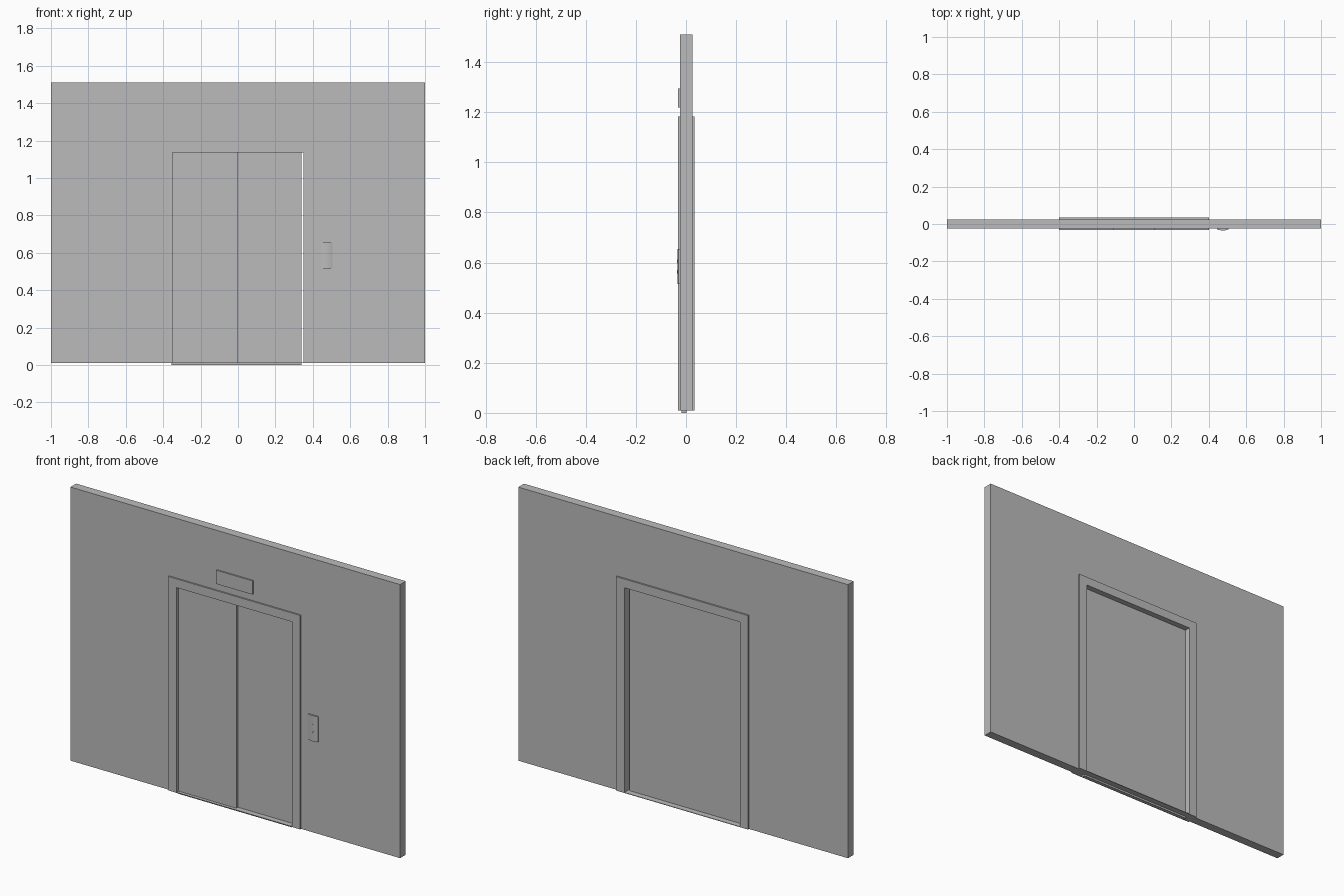
import bpy, bmesh, math

cube = bpy.data.objects.get("Cube")
if cube:
    bpy.data.objects.remove(cube, do_unlink=True)

grey = bpy.data.materials.new("plain_grey")
grey.use_nodes = True
colour = (0.5, 0.5, 0.5, 1)
grey.diffuse_color = colour
grey.node_tree.nodes["Principled BSDF"].inputs["Base Color"].default_value = colour


def prism(name, outline, offset, place):
    """Extrude a flat outline by an offset; place maps 2D points to 3D."""
    bm = bmesh.new()
    face = bm.faces.new([bm.verts.new(place(a, b)) for a, b in outline])
    new = bmesh.ops.extrude_face_region(bm, geom=[face])["geom"]
    bmesh.ops.translate(bm, vec=offset, verts=[v for v in new if isinstance(v, bmesh.types.BMVert)])
    bmesh.ops.recalc_face_normals(bm, faces=bm.faces)
    mesh = bpy.data.meshes.new(name)
    bm.to_mesh(mesh)
    bm.free()
    mesh.materials.append(grey)
    obj = bpy.data.objects.new(name, mesh)
    bpy.context.collection.objects.link(obj)
    return obj


def upright(name, outline, front, back):
    return prism(name, outline, (0, back - front, 0), lambda x, z: (x, front, z))


def box(name, x0, x1, front, back, z0, z1):
    return upright(name, [(x0, z0), (x1, z0), (x1, z1), (x0, z1)], front, back)


def arch(name, outer, top, inner, inner_top, front, back):
    """Portal shape, open at the floor."""
    half = [(inner, inner_top), (inner, FLOOR), (outer, FLOOR), (outer, top)]
    return upright(name, half + [(-x, z) for x, z in reversed(half)], front, back)


FLOOR = 0.01
FRAME_FRONT, FRAME_BACK = -0.032, 0.034
WALL_FRONT, WALL_BACK = -0.024, 0.025

# Wall and door surround
arch("wall", 1.0, 1.51, 0.39, 1.17, WALL_FRONT, WALL_BACK)
arch("door_frame", 0.4, 1.183, 0.35, 1.135, FRAME_FRONT, FRAME_BACK)

# Threshold with the guide rail below it
box("threshold", -0.35, 0.35, FRAME_FRONT, FRAME_BACK, FLOOR, 0.013)
box("guide_rail", -0.355, 0.34, -0.018, 0.002, 0, FLOOR)

# Two sliding panels, one standing ahead of the other
box("front_door_panel", -0.352, 0.0, -0.015, 0.002, FLOOR, 1.136)
box("rear_door_panel", 0.0, 0.34, -0.001, 0.002, FLOOR, 1.136)

# Floor display above the doorway
box("display_box", -0.11, 0.11, FRAME_FRONT, WALL_FRONT, 1.22, 1.295)

# Call panel with a gently bowed face
cx, half_width = 0.475, 0.03
bow = [(cx + half_width * t / 4, -0.0345 + 0.005 * (t / 4) ** 2) for t in range(-4, 5)]
section = [(cx - half_width, WALL_FRONT)] + bow + [(cx + half_width, WALL_FRONT)]
prism("call_panel", section, (0, 0, 0.14), lambda x, y: (x, y, 0.515))

# Up and down call buttons
for name, z, way in (("up_button", 0.605, 1), ("down_button", 0.565, -1)):
    tri = [(cx - 0.008, z - 0.006 * way), (cx + 0.008, z - 0.006 * way), (cx, z + 0.008 * way)]
    upright(name, tri, -0.035, -0.033)
